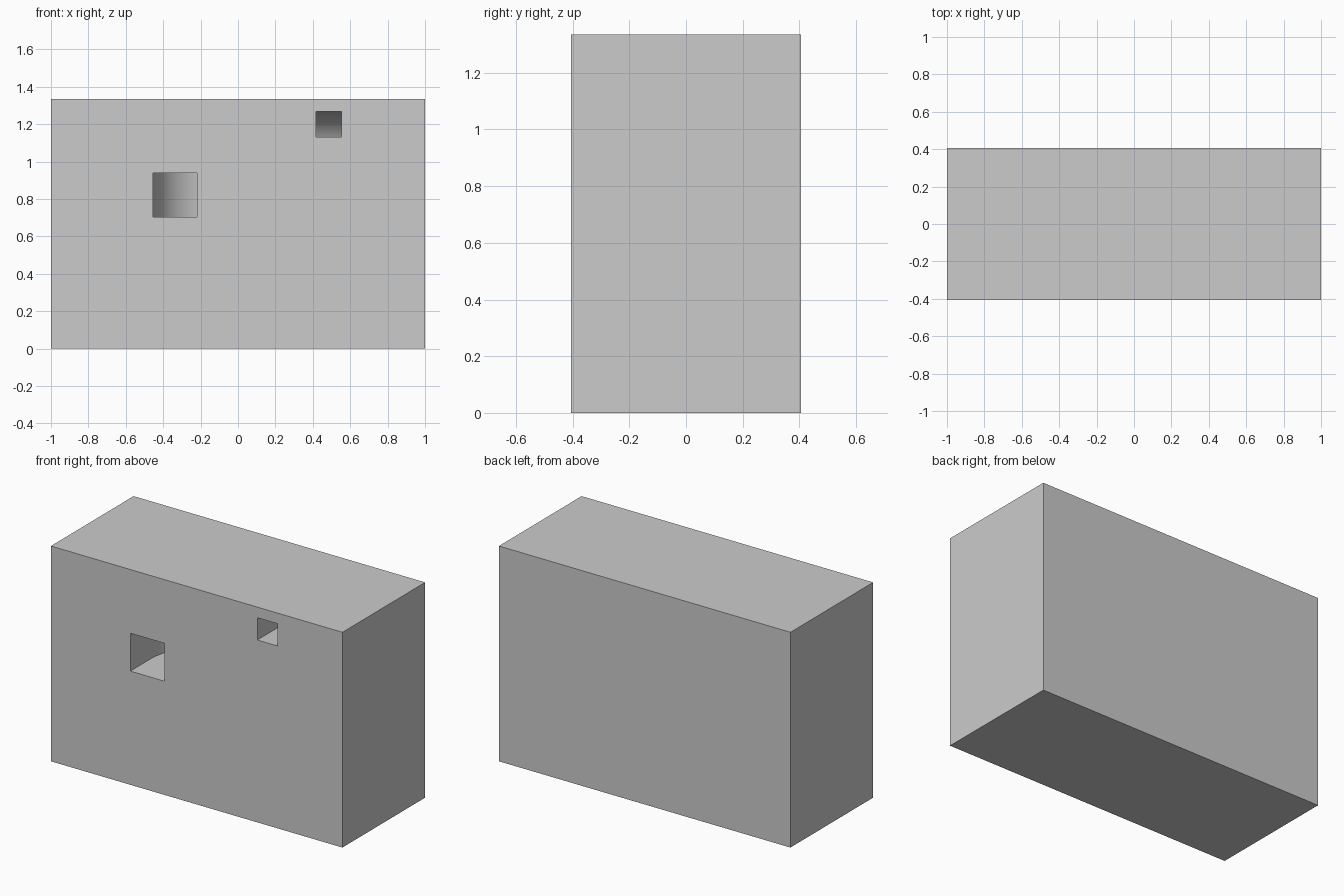
import bpy, bmesh
from math import pi
from mathutils import Vector, Matrix

if "Cube" in bpy.data.objects:
    bpy.data.objects.remove(bpy.data.objects["Cube"])

W, D, H = 2.0, 0.81, 1.335
BIG, SMALL = 0.235, 0.138      # opening sizes
STEPS = 16                     # segments per bend


def make_object(name, bm):
    bmesh.ops.recalc_face_normals(bm, faces=bm.faces)
    mesh = bpy.data.meshes.new(name)
    bm.to_mesh(mesh)
    bm.free()
    obj = bpy.data.objects.new(name, mesh)
    bpy.context.collection.objects.link(obj)
    return obj


# Solid block
bm = bmesh.new()
bmesh.ops.create_cube(bm, size=1, matrix=Matrix.Translation((0, 0, H / 2))
                      @ Matrix.Diagonal((W, D, H, 1)))
block = make_object("block", bm)

# Square tunnel: enters the large opening, bends sideways, then up and
# back out of the small opening
bm = bmesh.new()
pos = Vector((-0.3375, -0.5, 0.8225))
frame = Matrix.Identity(3)     # columns: side, forward, up
rings = []


def add_ring(size):
    s, u = frame.col[0] * size / 2, frame.col[2] * size / 2
    ring = [bm.verts.new(pos + s * a + u * b)
            for a, b in ((-1, -1), (1, -1), (1, 1), (-1, 1))]
    if rings:
        last = rings[-1]
        for i in range(4):
            j = (i + 1) % 4
            bm.faces.new((last[i], last[j], ring[j], ring[i]))
    rings.append(ring)


def straight(length, size):
    global pos
    pos = pos + frame.col[1] * length
    add_ring(size)


def bend(direction, radius, size):
    global pos, frame
    forward, target = frame.col[1].copy(), Vector(direction)
    axis = forward.cross(target)
    centre, arm = pos + target * radius, -target * radius
    start = frame.copy()
    for i in range(1, STEPS + 1):
        turn = Matrix.Rotation(pi / 2 * i / STEPS, 3, axis)
        pos, frame = centre + turn @ arm, turn @ start
        add_ring(size)


add_ring(BIG)
straight(0.3, BIG)
bend((1, 0, 0), 0.2, BIG)
straight(0.4525, SMALL)
bend((0, 0, 1), 0.17, SMALL)
straight(0.0075, SMALL)
bend((0, -1, 0), 0.2, SMALL)
straight(0.3, SMALL)
bm.faces.new(rings[0])
bm.faces.new(rings[-1])
cutter = make_object("tunnel_cutter", bm)
cutter.hide_render = True

# Carve the tunnel and remove the cutter
cut = block.modifiers.new("tunnel", 'BOOLEAN')
cut.operation = 'DIFFERENCE'
cut.solver = 'EXACT'
cut.object = cutter
bpy.context.view_layer.objects.active = block
block.select_set(True)
bpy.ops.object.modifier_apply(modifier=cut.name)
bpy.data.objects.remove(cutter)
bpy.ops.object.shade_smooth_by_angle(angle=pi / 6)
